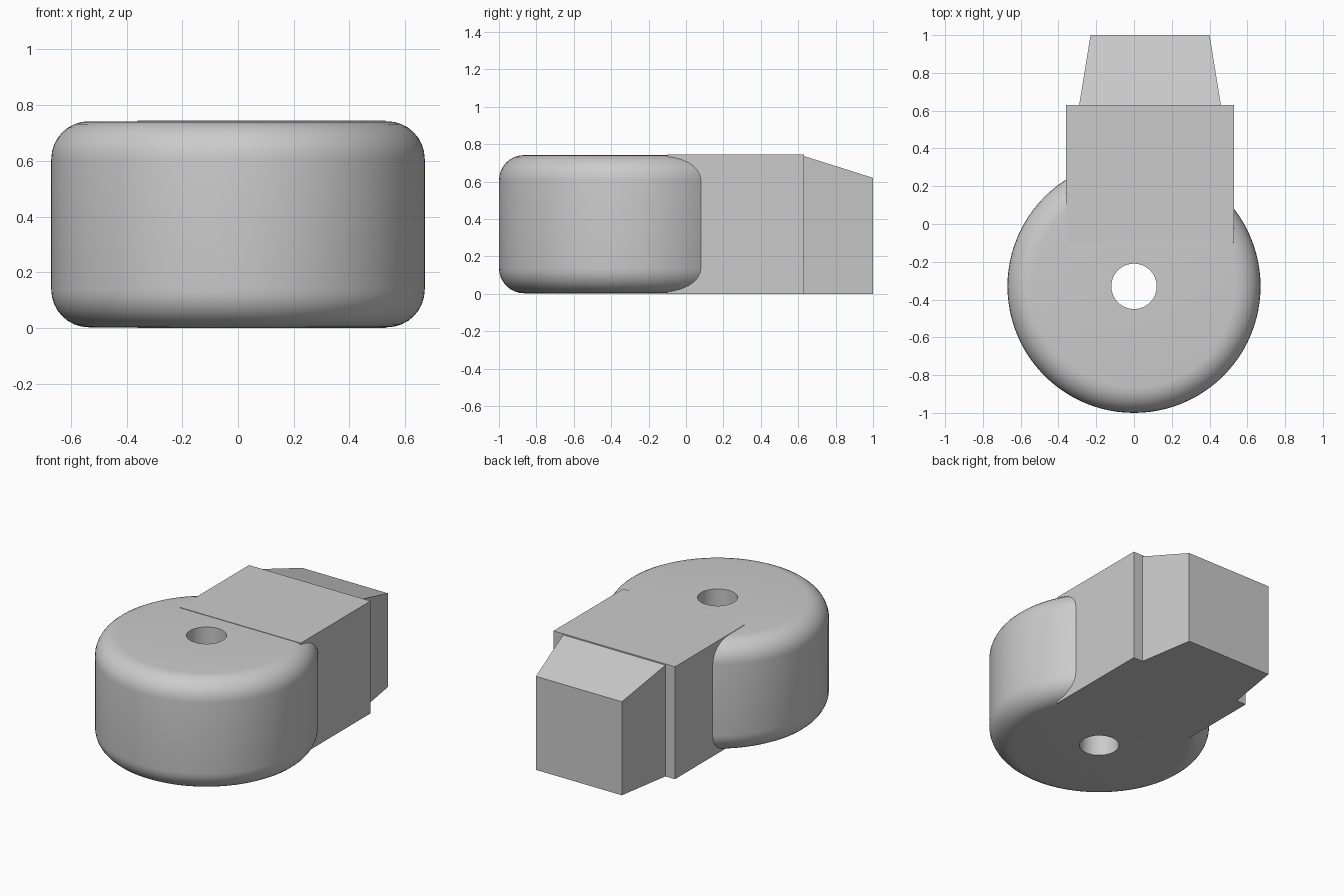
import bpy, bmesh, math
from mathutils import Matrix, Vector

cube = bpy.data.objects.get("Cube")
if cube:
    bpy.data.objects.remove(cube)

grey = bpy.data.materials.new("light_grey")
grey.use_nodes = True
grey.diffuse_color = (0.6, 0.6, 0.6, 1)
grey.node_tree.nodes["Principled BSDF"].inputs["Base Color"].default_value = (0.6, 0.6, 0.6, 1)

HEIGHT = 0.745


def add_object(name, bm):
    bmesh.ops.recalc_face_normals(bm, faces=bm.faces)
    mesh = bpy.data.meshes.new(name)
    bm.to_mesh(mesh)
    bm.free()
    mesh.materials.append(grey)
    obj = bpy.data.objects.new(name, mesh)
    bpy.context.collection.objects.link(obj)
    return obj


def add_block(name, front, back):
    """Loft between two rectangles given as (y, x_left, x_right, z_top)."""
    bm = bmesh.new()
    ends = []
    for y, x0, x1, top in (front, back):
        ends.append([bm.verts.new(p) for p in
                     ((x0, y, 0), (x1, y, 0), (x1, y, top), (x0, y, top))])
    for end in ends:
        bm.faces.new(end)
    for i in range(4):
        j = (i + 1) % 4
        bm.faces.new((ends[0][i], ends[0][j], ends[1][j], ends[1][i]))
    return add_object(name, bm)


# Rounded drum with a through hole: a closed profile spun around z
radius, bore, fillet, steps = 0.67, 0.12, 0.135, 8
low, high = 0.003, HEIGHT - 0.003
profile = [(bore, low)]
for centre_z, start in ((low + fillet, -90), (high - fillet, 0)):
    for i in range(steps + 1):
        a = math.radians(start + 90 * i / steps)
        profile.append((radius - fillet + fillet * math.cos(a),
                        centre_z + fillet * math.sin(a)))
profile.append((bore, high))

bm = bmesh.new()
points = [bm.verts.new((r, 0, z)) for r, z in profile]
edges = [bm.edges.new((p, points[(i + 1) % len(points)])) for i, p in enumerate(points)]
bmesh.ops.spin(bm, geom=points + edges, cent=(0, 0, 0), axis=(0, 0, 1),
               angle=math.tau, steps=96, use_merge=True)
bmesh.ops.remove_doubles(bm, verts=bm.verts, dist=0.0001)
bmesh.ops.transform(bm, matrix=Matrix.Translation(Vector((0, -0.33, 0))), verts=bm.verts)
drum = add_object("drum", bm)
bpy.context.view_layer.objects.active = drum
drum.select_set(True)
bpy.ops.object.shade_smooth_by_angle(angle=math.radians(35))

# Arm block set slightly off centre, and the tapered nose behind it
add_block("arm_block", (-0.1, -0.36, 0.53, HEIGHT), (0.63, -0.36, 0.53, HEIGHT))
add_block("tapered_nose", (0.63, -0.29, 0.46, 0.737), (1.0, -0.23, 0.4, 0.62))
